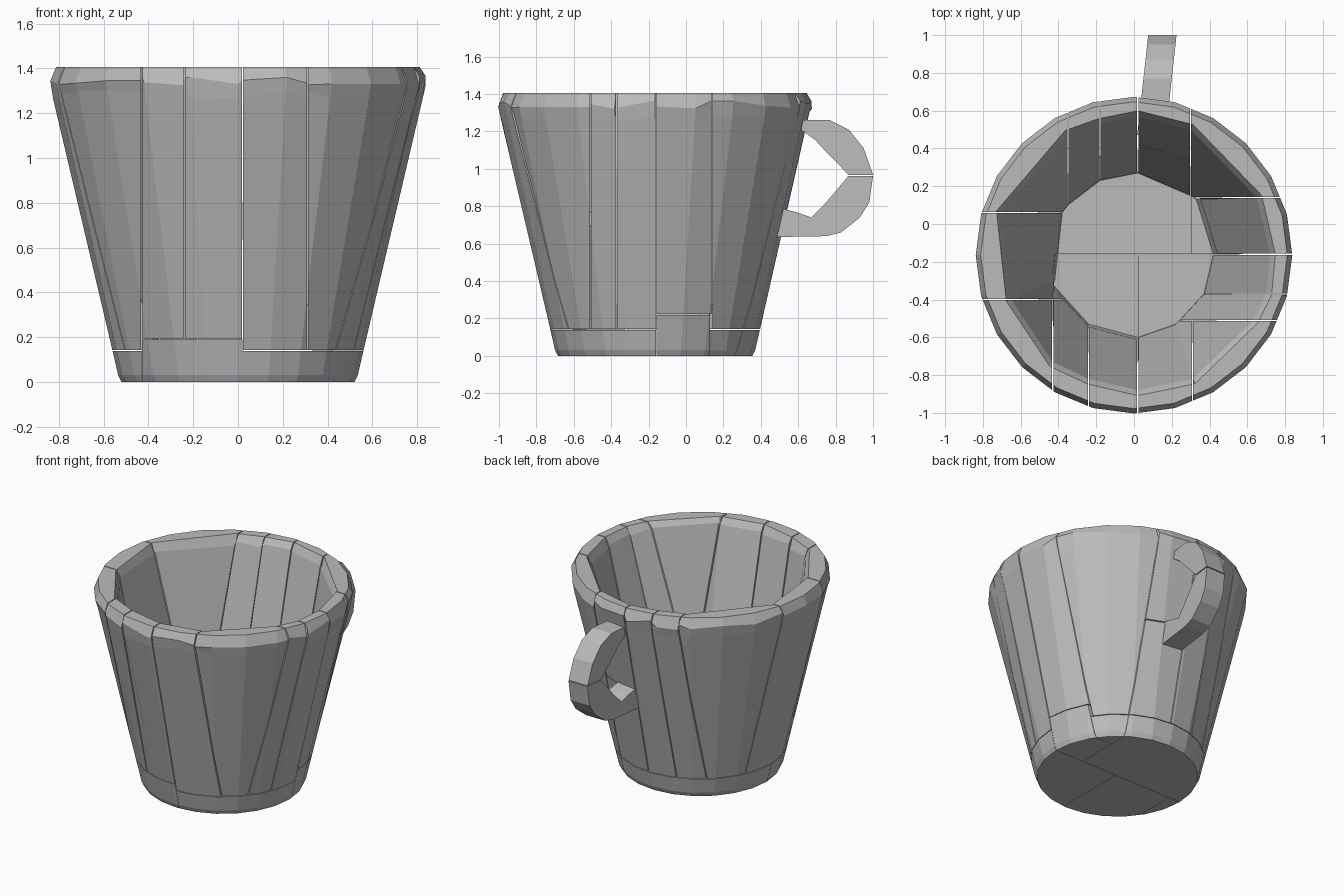
import bpy, bmesh, math, random
from mathutils import Vector

random.seed(4)
if "Cube" in bpy.data.objects:
    bpy.data.objects.remove(bpy.data.objects["Cube"])

stone = bpy.data.materials.new("plain_grey")
stone.use_nodes = True
GREY = (0.5, 0.5, 0.5, 1)
stone.diffuse_color = GREY
stone.node_tree.nodes["Principled BSDF"].inputs["Base Color"].default_value = GREY

CY = -0.165      # cup axis in y
FLOOR = 0.13
SIDES = 24
FAR = 2


def finish(bm, name):
    bmesh.ops.recalc_face_normals(bm, faces=bm.faces)
    mesh = bpy.data.meshes.new(name)
    bm.to_mesh(mesh)
    bm.free()
    mesh.materials.append(stone)
    obj = bpy.data.objects.new(name, mesh)
    bpy.context.collection.objects.link(obj)


def skin(bm, a, b):
    for i in range(len(a)):
        j = (i + 1) % len(a)
        bm.faces.new((a[i], a[j], b[j], b[i]))


def loop_edges(bm, ring):
    out = []
    for i, v in enumerate(ring):
        w = ring[(i + 1) % len(ring)]
        out.append(bm.edges.get((v, w)) or bm.edges.new((v, w)))
    return out


# Whole cup: round tapered outside, irregular planked inside
OUTSIDE = [(0.52, 0), (0.535, 0.03), (0.825, 1.29), (0.838, 1.35), (0.812, 1.405)]
INSIDE_TOP = [(-.70, .06), (-.35, .47), (-.18, .53), (.02, .57), (.30, .50),
              (.65, .14), (.72, -.16), (.70, -.37), (.63, -.51), (.31, -.82),
              (.02, -.88), (-.24, -.82), (-.43, -.73), (-.65, -.40)]
INSIDE_FLOOR = [(-.38, .06), (-.35, .10), (-.18, .23), (.02, .27), (.30, .15),
                (.33, .13), (.42, -.16), (.37, -.37), (.24, -.51), (.22, -.53),
                (.02, -.60), (-.24, -.53), (-.43, -.32), (-.42, -.30)]


def make_cup():
    bm = bmesh.new()
    rings = []
    for r, z in OUTSIDE:
        rings.append([bm.verts.new((r * math.sin(math.tau * i / SIDES),
                                    CY + r * math.cos(math.tau * i / SIDES), z))
                      for i in range(SIDES)])
    for a, b in zip(rings, rings[1:]):
        skin(bm, a, b)
    bm.faces.new(rings[0])
    lip = [bm.verts.new((x * 1.04, CY + (y - CY) * 1.04, 1.405)) for x, y in INSIDE_TOP]
    top = [bm.verts.new((x, y, 1.36)) for x, y in INSIDE_TOP]
    low = [bm.verts.new((x, y, FLOOR)) for x, y in INSIDE_FLOOR]
    skin(bm, lip, top)
    skin(bm, top, low)
    bm.faces.new(low)
    bmesh.ops.triangle_fill(bm, use_beauty=True,
                            edges=loop_edges(bm, rings[-1]) + loop_edges(bm, lip))
    bmesh.ops.recalc_face_normals(bm, faces=bm.faces)
    return bm


def piece(name, xs, ys, zs, gap):
    """Cut one block out of the cup, leaving a thin crack around it."""
    bm = make_cup()
    for axis, limits in enumerate((xs, ys, zs)):
        for limit, side in zip(limits, (-1, 1)):
            if abs(limit) >= FAR:
                continue
            point, normal = Vector(), Vector()
            point[axis] = limit - side * gap
            normal[axis] = side
            bmesh.ops.bisect_plane(bm, geom=bm.verts[:] + bm.edges[:] + bm.faces[:],
                                   dist=1e-5, plane_co=point, plane_no=normal,
                                   clear_outer=True)
            bmesh.ops.holes_fill(bm, edges=[e for e in bm.edges if e.is_boundary])
    # Uneven, chipped rim
    for v in bm.verts:
        if 1.25 < v.co.z < 1.39:
            v.co.z += random.uniform(-0.03, 0.015)
    finish(bm, name)


# Base blocks
BASE = [((-FAR, -.43), (-FAR, -.16), .14), ((-.43, .02), (-FAR, -.16), .19),
        ((.02, FAR), (-FAR, -.16), .14), ((.30, FAR), (-.16, .13), .22),
        ((-FAR, .30), (-.16, FAR), .14), ((.30, FAR), (.13, FAR), .14)]
for n, (xs, ys, h) in enumerate(BASE):
    piece(f"base_block_{n + 1}", xs, ys, (-FAR, h), 0.001)

# Wall planks
WALL = [((-.43, -.24), (-FAR, -.40), .19), ((-.24, .02), (-FAR, -.40), .19),
        ((.02, .31), (-FAR, -.51), .14), ((-FAR, -.43), (-FAR, -.40), .14),
        ((-FAR, 0), (-.40, .06), .14), ((-FAR, -.35), (.06, FAR), .14),
        ((-.35, -.18), (.06, FAR), .14), ((-.18, .02), (.06, FAR), .14),
        ((.30, FAR), (.14, FAR), .14), ((0, FAR), (-.16, .14), .22),
        ((0, FAR), (-.37, -.16), .14), ((0, FAR), (-.51, -.37), .14),
        ((.31, FAR), (-FAR, -.51), .14)]
for n, (xs, ys, h) in enumerate(WALL):
    piece(f"wall_plank_{n + 1}", xs, ys, (h, FAR), 0.003)
piece("wall_plank_lower_back", (.02, .30), (.14, FAR), (.14, .78), 0.003)
piece("wall_plank_upper_back", (.02, .30), (.14, FAR), (.78, FAR), 0.003)


# Handle: two leaning halves, each a strip of outer and inner (y, z) pairs
def handle(name, pairs):
    bm = bmesh.new()
    sections = []
    for outer, inner in pairs:
        ring = []
        for (y, z), s in ((outer, -1), (outer, 1), (inner, 1), (inner, -1)):
            ring.append(bm.verts.new((0.115 + 0.11 * (y - 0.68) + s * 0.075, y, z)))
        sections.append(ring)
    for a, b in zip(sections, sections[1:]):
        skin(bm, a, b)
    bm.faces.new(sections[0])
    bm.faces.new(sections[-1])
    finish(bm, name)


handle("handle_upper", [((.60, 1.26), (.60, 1.22)), ((.77, 1.26), (.69, 1.155)),
                        ((.87, 1.21), (.75, 1.09)), ((.95, 1.11), (.81, 1.03)),
                        ((1.0, .968), (.868, .968))])
handle("handle_lower", [((1.0, .962), (.868, .962)), ((.98, .82), (.80, .88)),
                        ((.93, .74), (.73, .80)), ((.83, .66), (.67, .74)),
                        ((.75, .64), (.60, .765)), ((.47, .635), (.47, .80))])
